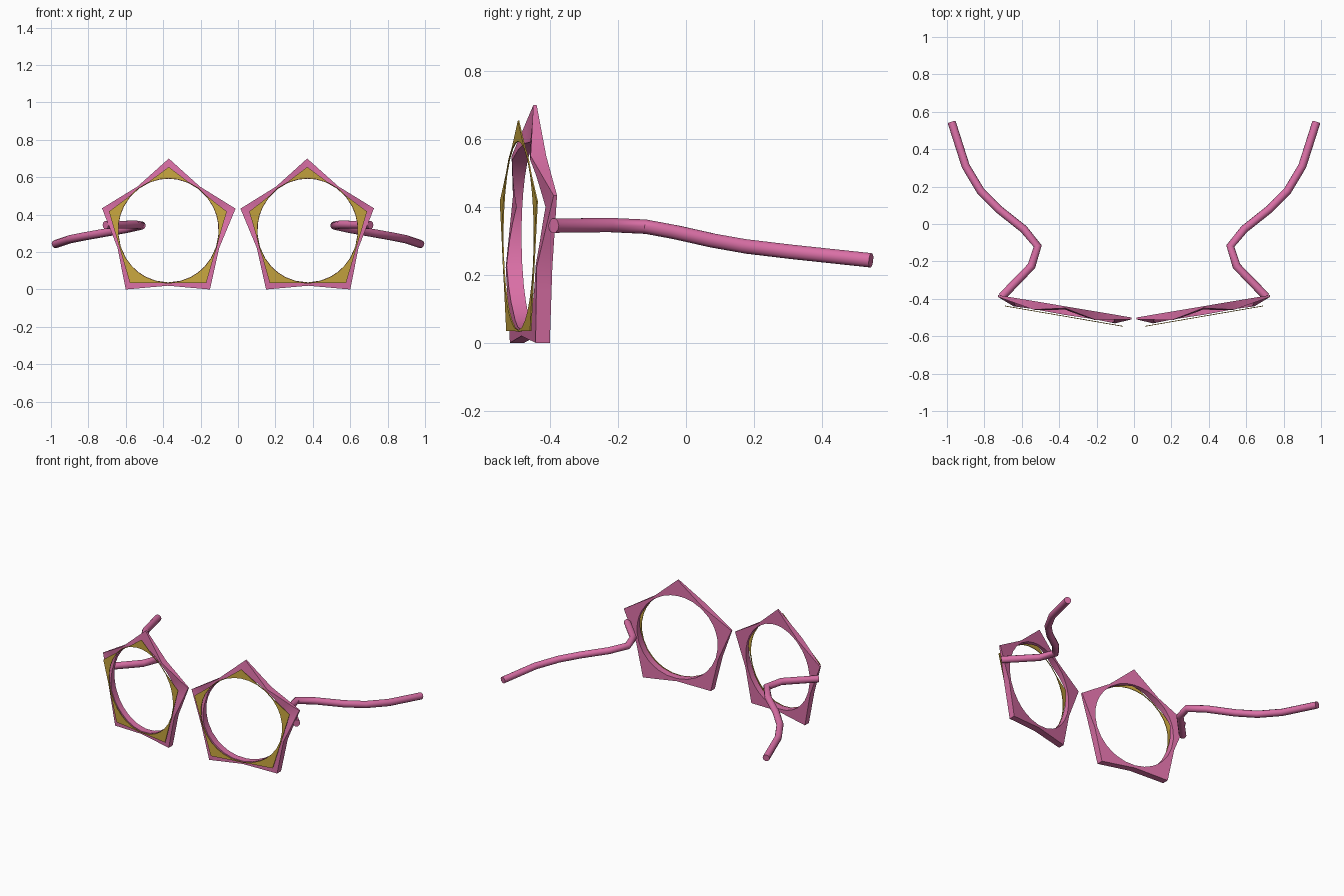
import bpy, bmesh, math
from mathutils import Vector

if "Cube" in bpy.data.objects:
    bpy.data.objects.remove(bpy.data.objects["Cube"])


def material(name, rgb):
    m = bpy.data.materials.new(name)
    m.diffuse_color = (*rgb, 1)
    m.use_nodes = True
    m.node_tree.nodes["Principled BSDF"].inputs["Base Color"].default_value = m.diffuse_color
    return m


PINK = material("pink", (0.70, 0.16, 0.38))
GOLD = material("gold", (0.58, 0.38, 0.05))

CX, CZ = 0.372, 0.315          # lens opening centre
RX, RZ = 0.268, 0.277          # lens opening radii
STEPS = 3                      # points per half edge


def finish(obj, mat, angle=30):
    obj.data.materials.append(mat)
    bpy.ops.object.select_all(action='DESELECT')
    obj.select_set(True)
    bpy.context.view_layer.objects.active = obj
    bpy.ops.object.shade_smooth_by_angle(angle=math.radians(angle))


def outline(corners, dent):
    """Five-cornered outline with slightly dented edges, plus a corner weight."""
    c = Vector((CX, CZ))
    keys = []
    for i, p in enumerate(corners):
        a, b = Vector(p), Vector(corners[(i + 1) % 5])
        mid = (a + b) / 2
        keys += [(a, 1.0), (mid + (c - mid).normalized() * dent, 0.0)]
    pts = []
    for i, (a, wa) in enumerate(keys):
        b, wb = keys[(i + 1) % len(keys)]
        for s in range(STEPS):
            t = s / STEPS
            d = a.lerp(b, t) - c
            # never cut into the lens opening
            n = math.hypot(d.x / RX, d.y / RZ)
            if n < 1.02:
                d *= 1.02 / n
            pts.append((c + d, wa + (wb - wa) * t))
    return pts


def ring(name, side, corners, dent, back, depth, grow, mat):
    """Ring between the outline and the oval opening, on a swept-back plane."""
    bm = bmesh.new()
    rows = []
    for p, w in outline(corners, dent):
        d = p - Vector((CX, CZ))
        n = math.hypot(d.x / RX, d.y / RZ)
        q = Vector((CX, CZ)) + d * (grow / n)
        row = []
        for u, is_front, k in ((p, 0, 1), (p, 1, 1), (q, 1, 0.8), (q, 0, 0.8)):
            y = back(u.x) - (depth(w * k, p.y) if is_front else 0)
            row.append(bm.verts.new((side * u.x, y, u.y)))
        rows.append(row)
    for i, r in enumerate(rows):
        s = rows[(i + 1) % len(rows)]
        for j in range(4):
            k = (j + 1) % 4
            bm.faces.new((r[j], r[k], s[k], s[j]))
    bmesh.ops.recalc_face_normals(bm, faces=bm.faces)
    me = bpy.data.meshes.new(name)
    bm.to_mesh(me)
    bm.free()
    obj = bpy.data.objects.new(name, me)
    bpy.context.collection.objects.link(obj)
    finish(obj, mat, 25)


def rim_depth(w, z):
    # upper tips taper to a thin point, lower corners stay thick
    return 0.046 - (0.036 * w if z > 0.2 else 0.004 * w)


RIM = [(0.37, 0.70), (0.013, 0.432), (0.15, 0.0), (0.60, 0.0), (0.727, 0.434)]
INLAY = [(0.37, 0.655), (0.06, 0.417), (0.17, 0.035), (0.578, 0.035), (0.69, 0.417)]
TEMPLE = [(0.708, -0.39, 0.345), (0.548, -0.225, 0.347), (0.515, -0.118, 0.342),
          (0.59, -0.027, 0.325), (0.725, 0.08, 0.301), (0.82, 0.176, 0.284),
          (0.90, 0.31, 0.268), (0.975, 0.545, 0.243)]


def temple(name, side):
    """Bent round bar reaching back from the rim."""
    cu = bpy.data.curves.new(name, 'CURVE')
    cu.dimensions = '3D'
    cu.bevel_depth = 0.022
    cu.bevel_resolution = 3
    cu.use_fill_caps = True
    sp = cu.splines.new('POLY')
    sp.points.add(len(TEMPLE) - 1)
    for pt, (x, y, z) in zip(sp.points, TEMPLE):
        pt.co = (side * x, y, z, 1)
    obj = bpy.data.objects.new(name, cu)
    bpy.context.collection.objects.link(obj)
    bpy.ops.object.select_all(action='DESELECT')
    obj.select_set(True)
    bpy.context.view_layer.objects.active = obj
    bpy.ops.object.convert(target='MESH')
    finish(bpy.context.view_layer.objects.active, PINK, 50)


for label, side in (("right", 1), ("left", -1)):
    # rim, thin gold front inlay, temple arm
    ring(label + "_rim", side, RIM, 0.02, lambda x: -0.502 + 0.168 * x,
         rim_depth, 1.0, PINK)
    ring(label + "_gold_inlay", side, INLAY, 0.0, lambda x: -0.555 + 0.172 * x,
         lambda w, z: 0.004, 1.005, GOLD)
    temple(label + "_temple", side)
